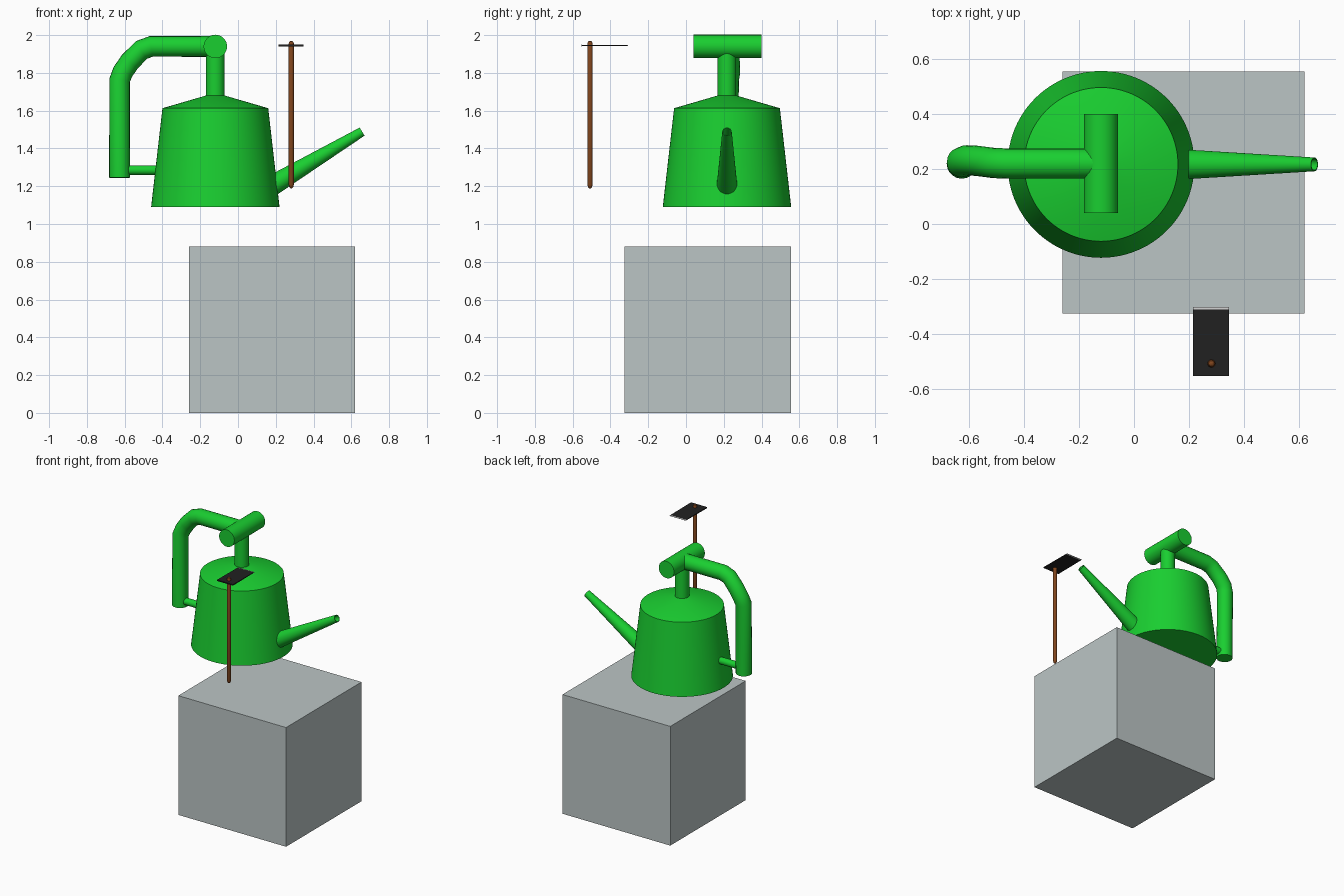
import bpy, math
from mathutils import Vector

if "Cube" in bpy.data.objects:
    bpy.data.objects.remove(bpy.data.objects["Cube"])


def material(name, *rgba):
    m = bpy.data.materials.new(name)
    m.diffuse_color = rgba
    m.use_nodes = True
    m.node_tree.nodes["Principled BSDF"].inputs["Base Color"].default_value = m.diffuse_color
    return m


GREEN = material("green", 0.01, 0.62, 0.03, 1)
BROWN = material("brown", 0.22, 0.06, 0.012, 1)
BLACK = material("black", 0.015, 0.015, 0.015, 1)
STEEL = material("steel", 0.6, 0.62, 0.62, 1)
CX, CY = -0.12, 0.217


def finish(ob, name, mat=None, smooth=True):
    ob.name = name
    if mat:
        ob.data.materials.append(mat)
    if smooth:
        bpy.ops.object.select_all(action='DESELECT')
        ob.select_set(True)
        bpy.context.view_layer.objects.active = ob
        bpy.ops.object.shade_smooth_by_angle(angle=math.radians(30))
    return ob


def mesh(name, verts, faces, mat, smooth=False):
    me = bpy.data.meshes.new(name)
    me.from_pydata(verts, [], faces)
    ob = bpy.data.objects.new(name, me)
    bpy.context.collection.objects.link(ob)
    return finish(ob, name, mat, smooth)


def sweep(name, rings, mat, n=48):
    """Skin circles given as (centre, radius, axis), capped at both ends."""
    verts, faces = [], []
    for c, r, axis in rings:
        q = Vector((0, 0, 1)).rotation_difference(Vector(axis).normalized())
        for i in range(n):
            a = 2 * math.pi * i / n
            verts.append(Vector(c) + q @ Vector((r * math.cos(a), r * math.sin(a), 0)))
    for k in range(len(rings) - 1):
        for i in range(n):
            j = (i + 1) % n
            faces.append((k*n + i, k*n + j, (k+1)*n + j, (k+1)*n + i))
    faces += [tuple(range(n))[::-1], tuple(range((len(rings)-1)*n, len(rings)*n))]
    return mesh(name, verts, faces, mat, True)


def rod(name, a, b, r1, r2, mat):
    d = Vector(b) - Vector(a)
    return sweep(name, [(a, r1, d), (b, r2, d)], mat)


def lathe(name, x, y, profile, mat, n=64):
    return sweep(name, [((x, y, z), r, (0, 0, 1)) for r, z in profile], mat, n)


# Pedestal cube
bpy.ops.mesh.primitive_cube_add(size=0.88, location=(0.18, 0.115, 0.44))
finish(bpy.context.object, "pedestal_block", material("glass_grey", 0.5, 0.56, 0.56, 0.7), False)

# Can body with conical lid, and neck
lathe("can_body", CX, CY, [(0.34, 1.09), (0.28, 1.613), (0.05, 1.68)], GREEN, 96)
lathe("neck", CX, CY, [(0.049, 1.66), (0.049, 1.93)], GREEN)

# Cross bar on top
rod("cross_bar", (CX, 0.04, 1.94), (CX, 0.40, 1.94), 0.062, 0.062, GREEN)

# Bent handle, with a slight sideways bulge in the bend
cu = bpy.data.curves.new("handle", 'CURVE')
cu.dimensions = '3D'
cu.bevel_depth = 0.055
cu.bevel_resolution = 8
cu.use_fill_caps = True
cu.resolution_u = 6
path = [(-0.12, 0, 1.94), (-0.46, 0, 1.94), (-0.51, 0.002, 1.922), (-0.572, 0.01, 1.86),
        (-0.61, 0.012, 1.805), (-0.627, 0.005, 1.76), (-0.627, 0, 1.245)]
sp = cu.splines.new('POLY')
sp.points.add(len(path) - 1)
for p, (x, y, z) in zip(sp.points, path):
    p.co = (x, CY + 0.003 + y, z, 1)
tmp = bpy.data.objects.new("handle_path", cu)
bpy.context.collection.objects.link(tmp)
bpy.context.view_layer.update()
me = bpy.data.meshes.new_from_object(tmp.evaluated_get(bpy.context.evaluated_depsgraph_get()))
bpy.data.objects.remove(tmp)
handle = bpy.data.objects.new("handle", me)
bpy.context.collection.objects.link(handle)
me.materials.clear()
finish(handle, "handle", GREEN)

# Small strut joining handle to body
rod("handle_strut", (-0.62, CY, 1.285), (-0.40, CY, 1.285), 0.025, 0.025, GREEN)

# Tapered spout with a recessed mouth
base, tip = Vector((0.17, CY, 1.197)), Vector((0.657, CY, 1.489))
d = tip - base
sweep("spout", [(base, 0.055, d), (tip, 0.025, d), (tip, 0.021, d),
                (tip - d * 0.15, 0.021, d)], GREEN)

# Wooden stick with tapered ends
lathe("stick", 0.282, -0.508, [(0.003, 1.188), (0.010, 1.195), (0.014, 1.208), (0.014, 1.955),
                               (0.010, 1.966), (0.003, 1.97)], BROWN, 32)


# Thin blade plate, tapering to a bright cutting edge
def wedge(name, y0, y1, h0, h1, mat):
    v = [(x, y, 1.945 + s * h) for y, h in ((y0, h0), (y1, h1))
         for x, s in ((0.215, -1), (0.346, -1), (0.346, 1), (0.215, 1))]
    f = [(0, 1, 2, 3), (7, 6, 5, 4)] + [(i, i + 4, (i + 1) % 4 + 4, (i + 1) % 4) for i in range(4)]
    mesh(name, v, f, mat)


wedge("blade_plate", -0.553, -0.312, 0.004, 0.002, BLACK)
wedge("blade_edge", -0.312, -0.302, 0.002, 0.0008, STEEL)
